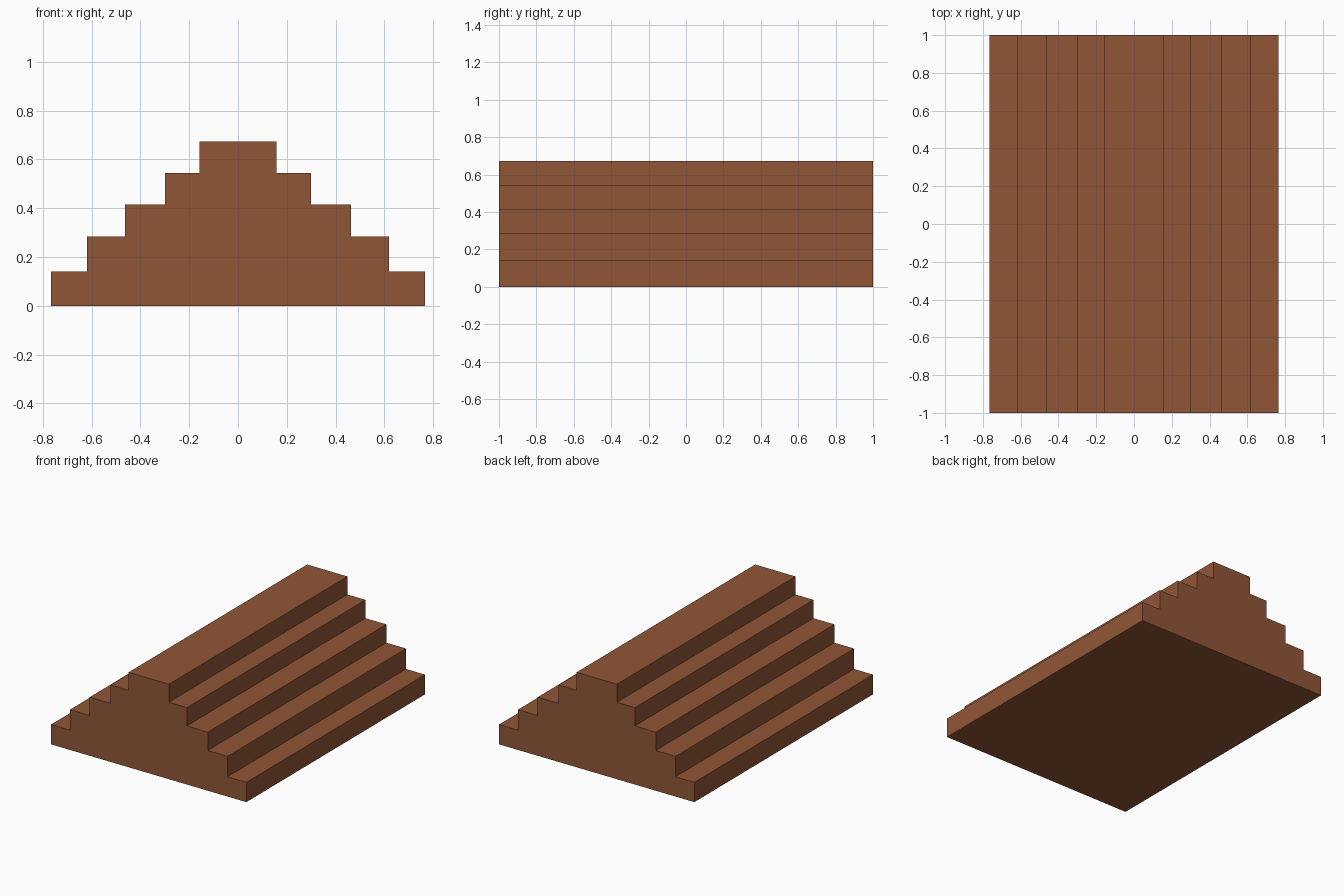
import bpy, bmesh

if "Cube" in bpy.data.objects:
    bpy.data.objects.remove(bpy.data.objects["Cube"])

# Half widths and top heights of the tiers, bottom to top
TIERS = [(0.766, 0.14), (0.618, 0.285), (0.463, 0.415), (0.299, 0.545), (0.158, 0.673)]
HALF_LENGTH = 1.0

brown = bpy.data.materials.new("warm brown")
brown.diffuse_color = (0.283, 0.093, 0.037, 1)
brown.use_nodes = True
brown.node_tree.nodes["Principled BSDF"].inputs["Base Color"].default_value = brown.diffuse_color

# Right half of the stepped outline, then mirrored to the left
right, z = [], 0.0
for half_width, top in TIERS:
    right += [(half_width, z), (half_width, top)]
    z = top
outline = right + [(-x, h) for x, h in reversed(right)]

# Stepped block: outline extruded along y
bm = bmesh.new()
face = bm.faces.new([bm.verts.new((x, -HALF_LENGTH, h)) for x, h in outline])
extruded = bmesh.ops.extrude_face_region(bm, geom=[face])
moved = [v for v in extruded["geom"] if isinstance(v, bmesh.types.BMVert)]
bmesh.ops.translate(bm, verts=moved, vec=(0, 2 * HALF_LENGTH, 0))
bmesh.ops.recalc_face_normals(bm, faces=bm.faces)

mesh = bpy.data.meshes.new("stepped_block")
bm.to_mesh(mesh)
bm.free()
mesh.materials.append(brown)
bpy.context.collection.objects.link(bpy.data.objects.new("stepped_block", mesh))
